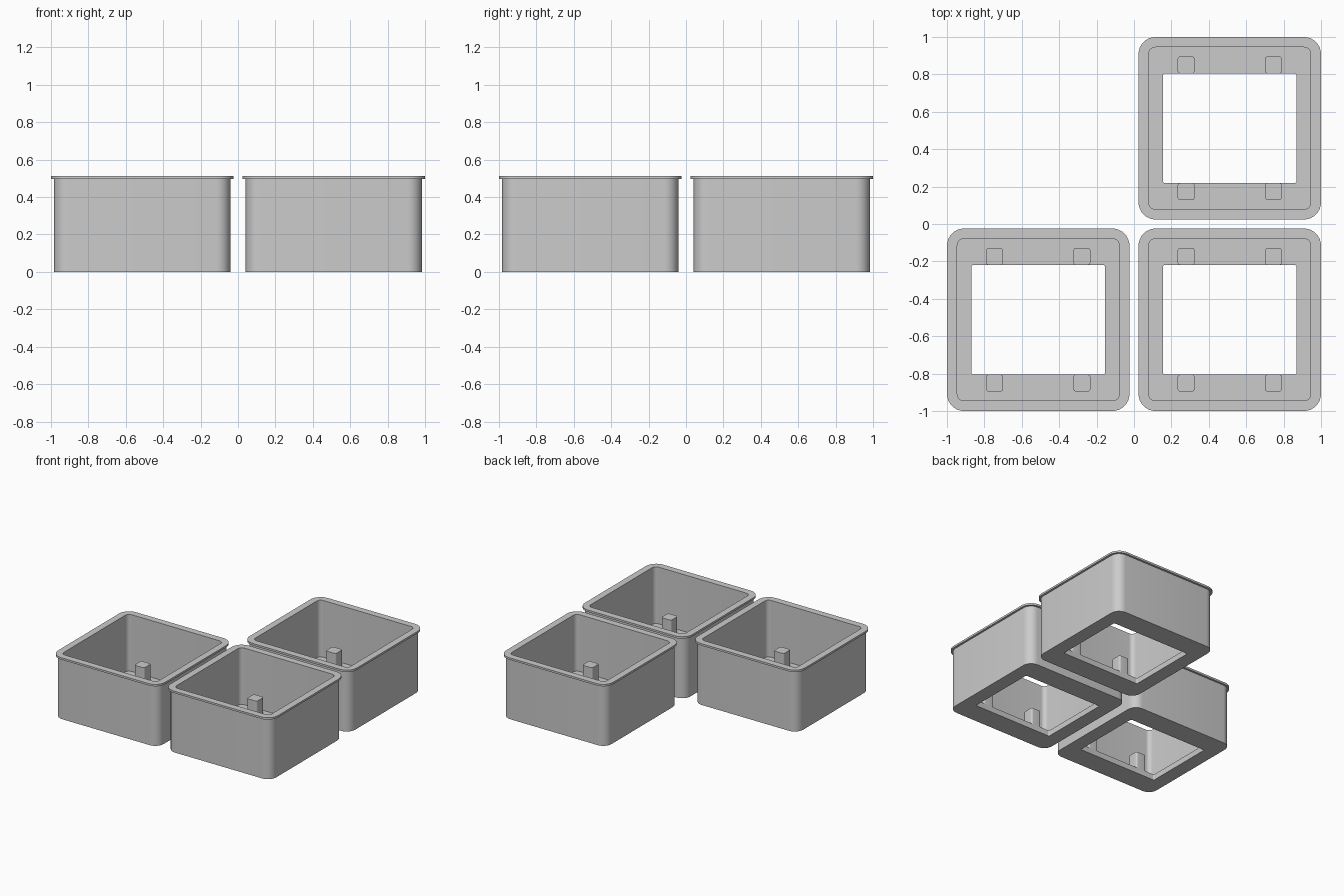
import bpy
import bmesh
import math

cube = bpy.data.objects.get("Cube")
if cube:
    bpy.data.objects.remove(cube, do_unlink=True)

SEGMENTS = 8          # steps per rounded corner
CENTRE = 0.512        # distance of each box centre from the axes
HEIGHT = 0.513
FLOOR = 0.047
WALL = 0.471
RIM = 0.488
CAVITY = 0.433
OPEN_X, OPEN_Y = 0.357, 0.293
POST = 0.0455

grey = bpy.data.materials.new("plain grey")
grey.use_nodes = True
colour = (0.6, 0.6, 0.6, 1)
grey.diffuse_color = colour
grey.node_tree.nodes["Principled BSDF"].inputs["Base Color"].default_value = colour


def rounded_ring(bm, hx, hy, radius, z):
    """Vertices of a rounded rectangle, counter-clockwise."""
    ring = []
    for corner, (sx, sy) in enumerate([(1, 1), (-1, 1), (-1, -1), (1, -1)]):
        for i in range(SEGMENTS + 1):
            a = (corner + i / SEGMENTS) * math.pi / 2
            ring.append(bm.verts.new((sx * (hx - radius) + radius * math.cos(a),
                                      sy * (hy - radius) + radius * math.sin(a), z)))
    return ring


def bridge(bm, lower, upper):
    n = len(lower)
    for i in range(n):
        j = (i + 1) % n
        bm.faces.new((lower[i], lower[j], upper[j], upper[i]))


def finish(bm, name, location):
    bmesh.ops.recalc_face_normals(bm, faces=bm.faces)
    mesh = bpy.data.meshes.new(name)
    bm.to_mesh(mesh)
    bm.free()
    mesh.materials.append(grey)
    obj = bpy.data.objects.new(name, mesh)
    bpy.context.collection.objects.link(obj)
    obj.location = location
    bpy.ops.object.select_all(action='DESELECT')
    obj.select_set(True)
    bpy.context.view_layer.objects.active = obj
    bpy.ops.object.shade_smooth_by_angle(angle=math.radians(30))
    return obj


def make_box(name, x, y):
    """Open box with a lipped rim and a rectangular hole in its floor."""
    bm = bmesh.new()
    lip = HEIGHT - 0.016
    sections = [
        (OPEN_X, OPEN_Y, 0.01, 0),
        (WALL, WALL, 0.075, 0),
        (WALL, WALL, 0.075, lip),
        (RIM, RIM, 0.092, lip),
        (RIM, RIM, 0.092, HEIGHT),
        (CAVITY, CAVITY, 0.035, HEIGHT),
        (CAVITY, CAVITY, 0.035, FLOOR),
        (OPEN_X, OPEN_Y, 0.01, FLOOR),
    ]
    rings = [rounded_ring(bm, *s) for s in sections]
    for k, ring in enumerate(rings):
        bridge(bm, ring, rings[(k + 1) % len(rings)])
    finish(bm, name, (x, y, 0))


def make_post(name, x, y):
    """Short rounded square post standing on the floor."""
    bm = bmesh.new()
    low = rounded_ring(bm, POST, POST, 0.015, FLOOR)
    high = rounded_ring(bm, POST, POST, 0.015, 0.185)
    bridge(bm, low, high)
    bm.faces.new(high)
    bm.faces.new(low[::-1])
    finish(bm, name, (x, y, 0))


# Three boxes in an L, each with four posts beside the floor opening
for label, sx, sy in [("front_right", -1, -1), ("front_left", 1, -1), ("back_left", 1, 1)]:
    cx, cy = sx * CENTRE, sy * CENTRE
    make_box(label + "_box", cx, cy)
    for side, px in (("right", -1), ("left", 1)):
        for end, py in (("front", -1), ("back", 1)):
            make_post(f"{label}_box_{end}_{side}_post",
                      cx + px * 0.2335, cy + py * (OPEN_Y + POST))
